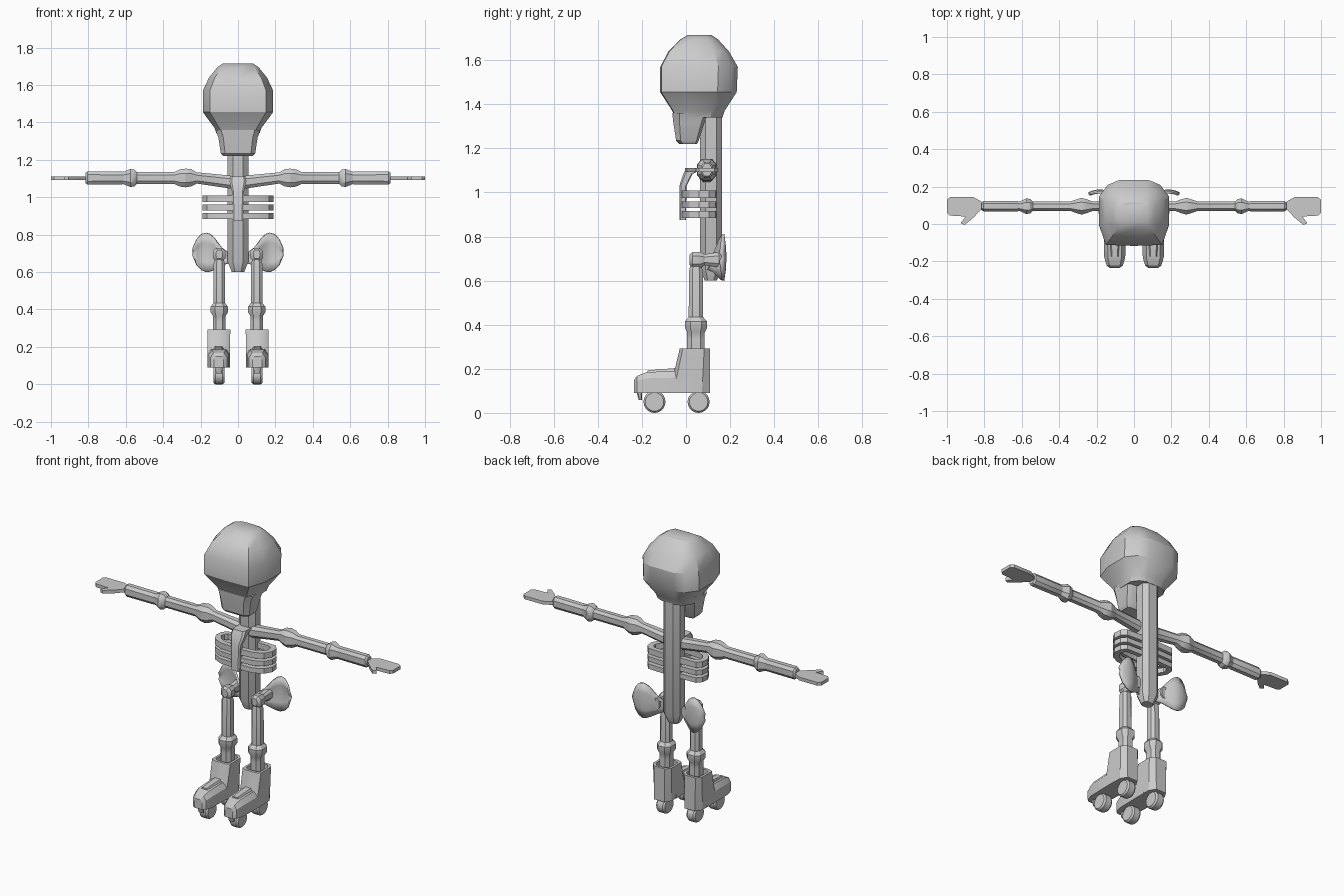
import bpy, bmesh, math
from mathutils import Vector


def finish(name, bm, mirror=False, thick=0):
    bmesh.ops.recalc_face_normals(bm, faces=bm.faces)
    me = bpy.data.meshes.new(name)
    bm.to_mesh(me)
    bm.free()
    ob = bpy.data.objects.new(name, me)
    bpy.context.collection.objects.link(ob)
    bpy.ops.object.select_all(action='DESELECT')
    ob.select_set(True)
    bpy.context.view_layer.objects.active = ob
    bpy.ops.object.shade_smooth_by_angle(angle=math.radians(32))
    if thick:
        m = ob.modifiers.new("thickness", 'SOLIDIFY')
        m.thickness, m.offset = thick, 0
    if mirror:
        ob.modifiers.new("mirror", 'MIRROR')
    return ob


K = 0.5
OCT = [(-K, -1), (K, -1), (1, -K), (1, K), (K, 1), (-K, 1), (-1, K), (-1, -K)]


def loft(name, axis, rings, outline=OCT, mirror=False):
    """Rings are (position, a min, a max, b min, b max) across the chosen axis."""
    bm = bmesh.new()
    loops = []
    for p, a0, a1, b0, b1 in rings:
        loop = []
        for u, v in outline:
            a = (a0 + a1) / 2 + u * (a1 - a0) / 2
            b = (b0 + b1) / 2 + v * (b1 - b0) / 2
            co = {'x': (p, a, b), 'y': (a, p, b), 'z': (a, b, p)}[axis]
            loop.append(bm.verts.new(co))
        loops.append(loop)
    n = len(outline)
    for l0, l1 in zip(loops, loops[1:]):
        for i in range(n):
            j = (i + 1) % n
            bm.faces.new((l0[i], l0[j], l1[j], l1[i]))
    bm.faces.new(loops[0])
    bm.faces.new(loops[-1])
    return finish(name, bm, mirror)


def plate(name, outline, z0, z1, mirror=True):
    bm = bmesh.new()
    f = bm.faces.new([bm.verts.new((x, y, z0)) for x, y in outline])
    ext = bmesh.ops.extrude_face_region(bm, geom=[f])
    vs = [g for g in ext['geom'] if isinstance(g, bmesh.types.BMVert)]
    bmesh.ops.translate(bm, verts=vs, vec=(0, 0, z1 - z0))
    return finish(name, bm, mirror)


def about(p, ca, ra, cb, rb):
    return (p, ca - ra, ca + ra, cb - rb, cb + rb)


# Skull: rounded faceted cranium, narrower at the back
HEAD = [(-.8, -.97), (0, -1), (.8, -.97), (1, -.35), (1, .5), (.75, .85), (.42, 1),
        (-.42, 1), (-.75, .85), (-1, .5), (-1, -.35)]
loft("skull", 'z', [
    (1.34, -.115, .115, -.05, .165), (1.37, -.125, .125, -.062, .175),
    (1.455, -.188, .188, -.117, .23), (1.57, -.188, .188, -.117, .235),
    (1.64, -.155, .155, -.08, .195), (1.695, -.11, .11, -.025, .145),
    (1.715, -.08, .08, .01, .115)], HEAD)
BOXY = [(-.75, -1), (.75, -1), (1, -.6), (1, .8), (.8, 1), (-.8, 1), (-1, .8), (-1, -.6)]
loft("jaw", 'z', [
    (1.22, -.08, .08, -.03, .05), (1.235, -.092, .092, -.045, .058),
    (1.32, -.105, .105, -.058, .085), (1.36, -.12, .12, -.062, .1)], BOXY)

# Spine with tapered tailbone
loft("spine", 'z', [
    (.6, -.033, .033, .085, .14), (.655, -.055, .055, .063, .163),
    (1.36, -.055, .055, .063, .163)])

# Arms
loft("upper_arm", 'x', [
    about(.03, .095, .033, 1.08, .035), about(.22, .095, .025, 1.103, .03),
    about(.25, .095, .036, 1.104, .046), about(.28, .095, .045, 1.103, .05),
    about(.31, .095, .036, 1.103, .046), about(.34, .095, .025, 1.103, .032),
    about(.54, .095, .025, 1.103, .032), about(.555, .095, .038, 1.103, .045),
    about(.575, .095, .042, 1.103, .048), about(.605, .095, .028, 1.103, .036),
    about(.625, .095, .022, 1.103, .03)], mirror=True)
loft("forearm", 'x', [
    about(.6, .095, .02, 1.103, .028), about(.62, .095, .027, 1.103, .034),
    about(.805, .095, .027, 1.103, .035), about(.815, .095, .02, 1.103, .028)], mirror=True)
plate("hand", [(.81, .115), (.825, .125), (.86, .145), (.98, .145), (1, .13), (1, .06),
               (.985, .045), (.9, .04), (.927, .005), (.905, -.005), (.855, .037),
               (.825, .07), (.81, .08)], 1.092, 1.112)

# Rib bands and breastbone
rib = [(0, -.02), (.11, -.012), (.165, .015), (.19, .06), (.185, .105), (.16, .133),
       (.04, .138), (.04, .11), (.14, .105), (.155, .09), (.158, .065), (.14, .04),
       (.1, .018), (0, .01)]
for i, (z0, z1) in enumerate([(.885, .915), (.93, .96), (.975, 1.01)]):
    plate(f"rib_{i + 1}", rib, z0, z1)
loft("breastbone", 'z', [
    (.875, -.028, .028, -.03, .0), (1.03, -.032, .032, -.03, .002),
    (1.085, -.045, .045, -.012, .03), (1.11, -.04, .04, .0, .09)], BOXY)

# Pelvis wings: thin dished sheets
cols = [(.05, .65, .70, .10), (.09, .635, .73, .13), (.13, .612, .785, .152),
        (.15, .603, .803, .162), (.17, .60, .81, .168), (.195, .611, .803, .168),
        (.22, .638, .775, .163), (.24, .69, .725, .155)]
bm = bmesh.new()
grid = [[bm.verts.new((x, y + .01 * math.sin(math.pi * t / 4), lo + (hi - lo) * t / 4))
         for t in range(5)] for x, lo, hi, y in cols]
for c0, c1 in zip(grid, grid[1:]):
    for t in range(4):
        bm.faces.new((c0[t], c1[t], c1[t + 1], c0[t + 1]))
finish("pelvis_wing", bm, True, .012)

# Legs
loft("hip_joint", 'y', [
    about(.015, .1, .018, .695, .022), about(.03, .1, .034, .693, .036),
    about(.065, .1, .034, .693, .036), about(.085, .1, .022, .695, .025),
    about(.15, .1, .025, .695, .035)], mirror=True)
loft("leg", 'z', [
    about(.2, .1, .034, .045, .04), about(.335, .1, .034, .045, .04),
    about(.365, .1, .034, .045, .04), about(.385, .1, .046, .045, .05),
    about(.415, .1, .046, .045, .05), about(.435, .1, .031, .045, .033),
    about(.645, .1, .03, .045, .031), about(.68, .1, .02, .045, .022)], mirror=True)

# Skates: hollow boot shaft, toe, raised tongue, wheels and toe stop
SHAFT = [(-.6, -1), (.6, -1), (1, -.8), (1, .6), (.6, 1), (-.6, 1), (-1, .6), (-1, -.8)]
loft("boot_shaft", 'z', [
    (.09, .045, .16, -.08, .11), (.18, .043, .163, -.055, .11),
    (.293, .041, .164, -.028, .11), (.293, .055, .15, -.012, .095),
    (.2, .055, .15, -.012, .095)], SHAFT, True)
TOE = [(-1, -1), (1, -1), (1, .4), (.65, 1), (-.65, 1), (-1, .4)]
loft("boot_toe", 'y', [
    (-.236, .078, .128, .09, .148), (-.222, .06, .146, .09, .168),
    (-.18, .047, .159, .09, .185), (-.05, .044, .162, .09, .19),
    (.03, .044, .162, .09, .19)], TOE, True)
loft("boot_tongue", 'y', [
    (-.175, .08, .126, .15, .193), (-.05, .075, .131, .15, .203),
    (-.02, .075, .131, .15, .26)], TOE, True)
ROUND = [(math.cos(a * math.tau / 20), math.sin(a * math.tau / 20)) for a in range(20)]
for name, y in (("front_wheel", -.143), ("rear_wheel", .057)):
    loft(name, 'x', [about(x, y, r, .05, r) for x, r in
                     ((.073, .042), (.083, .05), (.121, .05), (.131, .042))], ROUND, True)
loft("toe_stop", 'z', [about(.058, .102, .016, -.207, .007),
                       about(.1, .102, .02, -.212, .014)], mirror=True)
